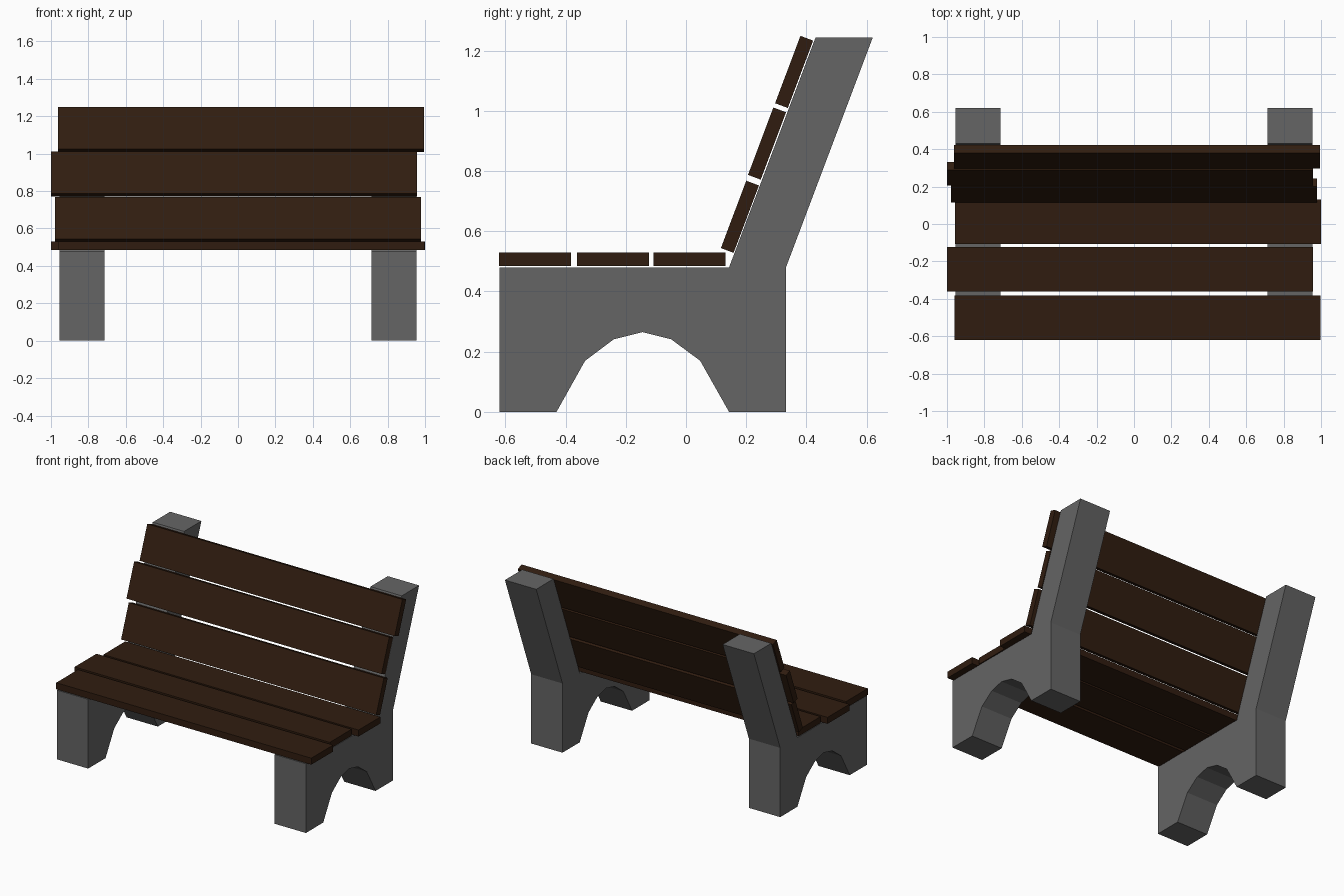
import bpy, bmesh, math

if "Cube" in bpy.data.objects:
    bpy.data.objects.remove(bpy.data.objects["Cube"])


def material(name, rgb):
    m = bpy.data.materials.new(name)
    m.diffuse_color = (*rgb, 1)
    m.use_nodes = True
    m.node_tree.nodes["Principled BSDF"].inputs["Base Color"].default_value = m.diffuse_color
    return m


wood = material("dark_wood", (0.03, 0.012, 0.005))
concrete = material("concrete", (0.13, 0.13, 0.13))


def extrude_x(name, profile, x0, x1, mat):
    """Prism from a (y, z) profile, running from x0 to x1."""
    bm = bmesh.new()
    face = bm.faces.new([bm.verts.new((x0, y, z)) for y, z in profile])
    ext = bmesh.ops.extrude_face_region(bm, geom=[face])
    verts = [g for g in ext["geom"] if isinstance(g, bmesh.types.BMVert)]
    bmesh.ops.translate(bm, verts=verts, vec=(x1 - x0, 0, 0))
    bmesh.ops.recalc_face_normals(bm, faces=bm.faces)
    mesh = bpy.data.meshes.new(name)
    bm.to_mesh(mesh)
    bm.free()
    mesh.materials.append(mat)
    ob = bpy.data.objects.new(name, mesh)
    bpy.context.collection.objects.link(ob)
    return ob


def slat(name, x0, x1, y, z, tilt=0.0):
    """Plank centred at (y, z), its width tilted up from the y axis."""
    w, t = 0.1195, 0.0225
    c, s = math.cos(tilt), math.sin(tilt)
    corners = [(-w, -t), (w, -t), (w, t), (-w, t)]
    profile = [(y + a * c - b * s, z + a * s + b * c) for a, b in corners]
    return extrude_x(name, profile, x0, x1, wood)


# Concrete end supports: arched foot, flat seat ledge, leaning back post
support = [(-0.62, 0), (-0.43, 0), (-0.335, 0.17), (-0.24, 0.241),
           (-0.145, 0.265), (-0.049, 0.241), (0.047, 0.17), (0.143, 0),
           (0.332, 0), (0.332, 0.48), (0.62, 1.243), (0.43, 1.243),
           (0.143, 0.48), (-0.62, 0.48)]
extrude_x("left_support", support, -0.955, -0.715, concrete)
extrude_x("right_support", support, 0.715, 0.955, concrete)

# Seat slats, slightly staggered lengthwise
for i, (x0, y) in enumerate([(-0.96, -0.501), (-1.0, -0.242), (-0.957, 0.012)]):
    slat(f"seat_slat_{i + 1}", x0, x0 + 1.957, y, 0.5075)

# Back slats, parallel to the leaning posts
lean = math.atan2(0.763, 0.287)
for i, (x0, y, z) in enumerate([(-0.978, 0.179, 0.648), (-1.0, 0.269, 0.891),
                                (-0.962, 0.359, 1.129)]):
    slat(f"back_slat_{i + 1}", x0, x0 + 1.957, y, z, lean)
